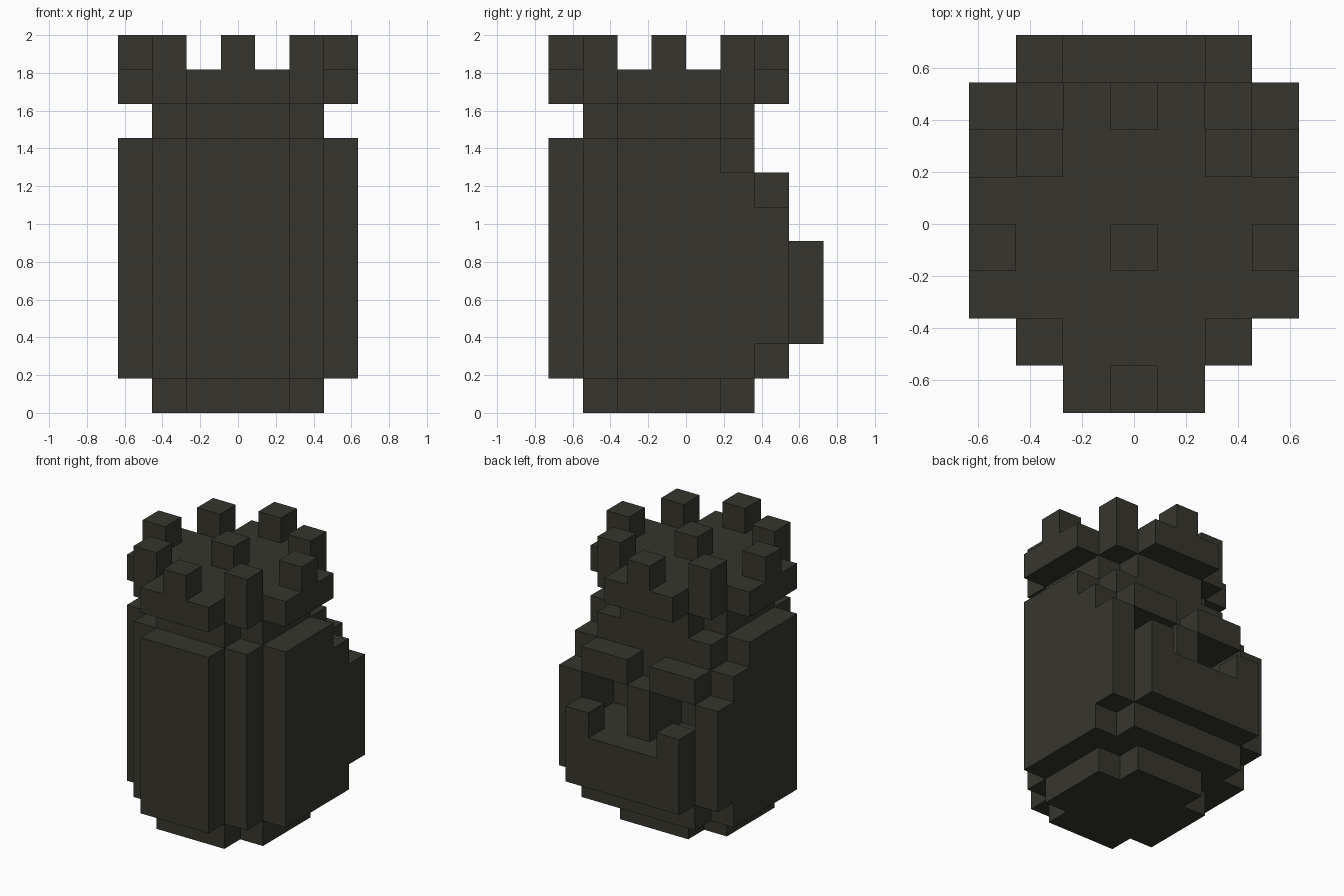
import bpy, bmesh
from mathutils import Vector

if "Cube" in bpy.data.objects:
    bpy.data.objects.remove(bpy.data.objects["Cube"], do_unlink=True)

U = 2 / 11  # edge of one block

mat = bpy.data.materials.new("dark_olive_stone")
mat.use_nodes = True
colour = (0.037, 0.036, 0.027, 1)
mat.diffuse_color = colour
bsdf = mat.node_tree.nodes["Principled BSDF"]
bsdf.inputs["Base Color"].default_value = colour
bsdf.inputs["Roughness"].default_value = 0.9


def box(x, y, z):
    """Blocks in inclusive ranges; x is centred on zero."""
    return {(i, j, k) for i in range(x[0], x[1] + 1)
            for j in range(y[0], y[1] + 1) for k in range(z[0], z[1] + 1)}


def both(x, y, z):
    """Blocks repeated on the left and right sides."""
    return box(x, y, z) | box((-x[1], -x[0]), y, z)


def disc(r, z):
    """Stepped round slab of radius r around the tower axis."""
    cells = set()
    for j in range(-r, r + 1):
        w = min(r, r + 1 - abs(j) + (1 if r == 3 else 0))
        w = min(w, r if abs(j) <= 1 else w - 1 if r == 3 else 1)
        cells |= box((-w, w), (j - 1, j - 1), z)
    return cells


parts = {}
parts["foot"] = disc(2, (0, 0))

# round front of the body with a squared-off back
shell = {c for c in disc(3, (1, 7)) if c[1] <= 0}
shell |= box((-3, 3), (1, 1), (1, 6)) | box((-2, 2), (1, 1), (7, 7))
shell -= both((1, 2), (1, 1), (4, 5))
parts["body"] = shell

# stepped back with its recess, brows and centre post
parts["back_step"] = (box((-2, 2), (2, 2), (1, 1)) | box((-3, 3), (2, 2), (2, 3))
                      | both((3, 3), (2, 2), (4, 5)))
parts["back_tray"] = box((-2, 2), (3, 3), (2, 3)) | both((2, 2), (3, 3), (4, 4))
parts["brows"] = both((1, 2), (2, 2), (6, 6))
parts["centre_post"] = box((0, 0), (2, 2), (4, 5))

parts["neck"] = disc(2, (8, 8))
parts["crown_rim"] = disc(3, (9, 9))

# one post in the middle, eight around the rim
posts = set()
for x, y in ((0, 0), (0, 3), (0, -3), (3, 0), (2, 2), (2, -2)):
    posts |= both((x, x), (y - 1, y - 1), (10, 10))
parts["crown_posts"] = posts

solid = set().union(*parts.values())


def skin(name, cells):
    """Mesh the exposed sides of the blocks and merge the flat areas."""
    bm = bmesh.new()
    for c in sorted(cells):
        mid = Vector((c[0], c[1] + 0.5, c[2] + 0.5))
        for axis in range(3):
            for sign in (-1, 1):
                n = Vector((0, 0, 0))
                n[axis] = sign
                if tuple(int(c[i] + n[i]) for i in range(3)) in solid:
                    continue
                a = Vector((0, 0, 0))
                a[(axis + 1) % 3] = 0.5
                b = n.cross(a)
                centre = mid + n * 0.5
                corners = (centre - a - b, centre + a - b, centre + a + b, centre - a + b)
                bm.faces.new([bm.verts.new(p * U) for p in corners])
    bmesh.ops.remove_doubles(bm, verts=bm.verts[:], dist=U / 100)
    bmesh.ops.dissolve_limit(bm, angle_limit=0.02, verts=bm.verts[:], edges=bm.edges[:])
    mesh = bpy.data.meshes.new(name)
    bm.to_mesh(mesh)
    bm.free()
    mesh.materials.append(mat)
    bpy.context.collection.objects.link(bpy.data.objects.new(name, mesh))


for part_name, part_cells in parts.items():
    skin(part_name, part_cells)
